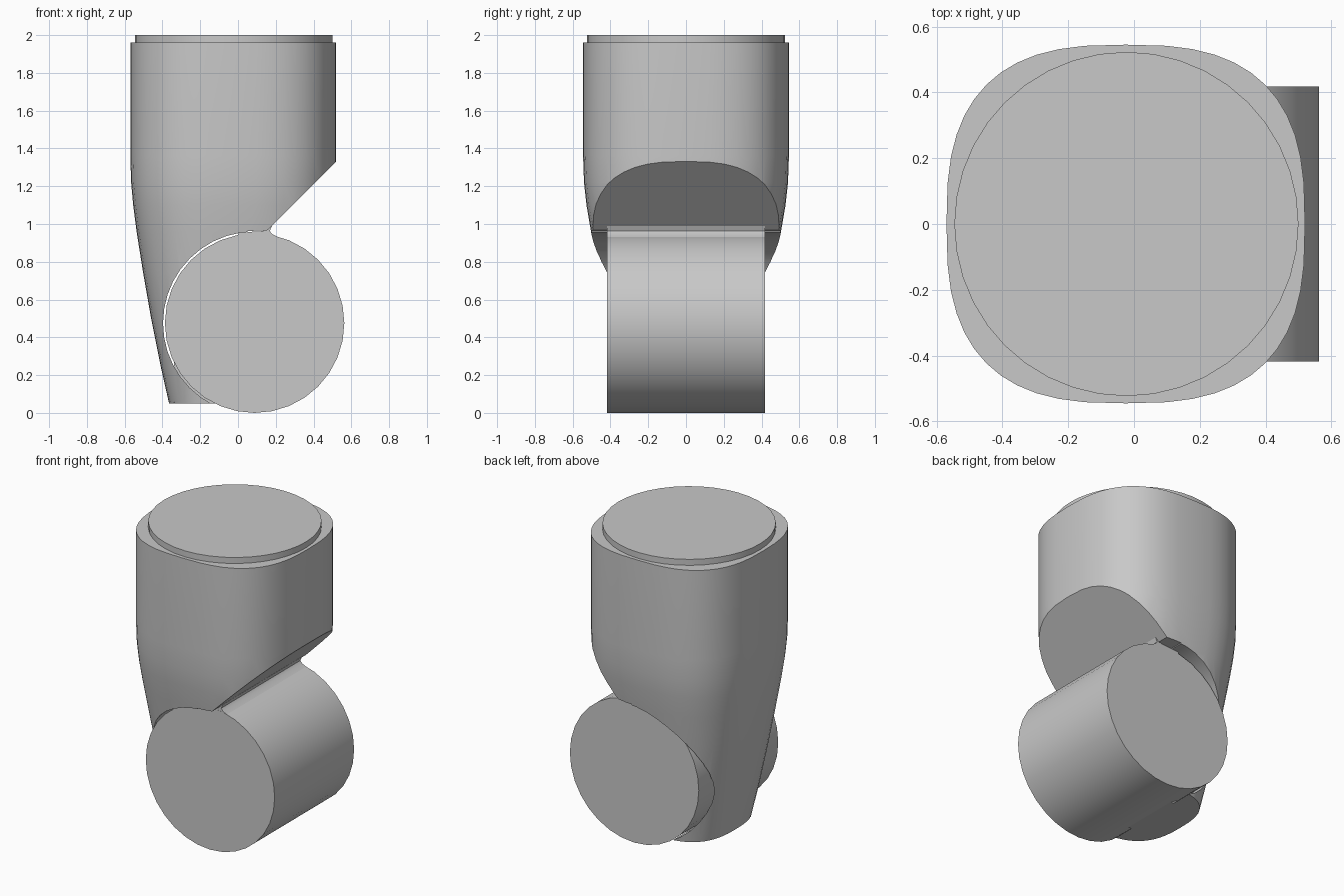
import bpy
import bmesh
from math import cos, sin, pi, radians, copysign

cube = bpy.data.objects.get("Cube")
if cube:
    bpy.data.objects.remove(cube, do_unlink=True)

GREY = (0.58, 0.58, 0.58, 1)
grey = bpy.data.materials.new("light_grey")
grey.use_nodes = True
grey.diffuse_color = GREY
grey.node_tree.nodes["Principled BSDF"].inputs["Base Color"].default_value = GREY


def loft(name, rings):
    """Skin a stack of equal-sized point rings and cap both ends."""
    bm = bmesh.new()
    loops = [[bm.verts.new(p) for p in ring] for ring in rings]
    n = len(loops[0])
    for low, high in zip(loops, loops[1:]):
        for i in range(n):
            j = (i + 1) % n
            bm.faces.new((low[i], low[j], high[j], high[i]))
    bm.faces.new(loops[0][::-1])
    bm.faces.new(loops[-1])
    bmesh.ops.recalc_face_normals(bm, faces=bm.faces[:])
    mesh = bpy.data.meshes.new(name)
    bm.to_mesh(mesh)
    bm.free()
    mesh.materials.append(grey)
    obj = bpy.data.objects.new(name, mesh)
    bpy.context.collection.objects.link(obj)
    return obj


def prism(name, profile, half):
    """Extrude an XZ profile along Y, centred."""
    return loft(name, [[(x, y, z) for x, z in profile] for y in (-half, half)])


def circle(cx, cz, r, n):
    return [(cx + r * cos(2 * pi * i / n), cz + r * sin(2 * pi * i / n)) for i in range(n)]


def smooth(obj, angle=30):
    bpy.ops.object.select_all(action="DESELECT")
    obj.select_set(True)
    bpy.context.view_layer.objects.active = obj
    bpy.ops.object.shade_smooth_by_angle(angle=radians(angle))


def cut(obj, cutter):
    mod = obj.modifiers.new("cut", "BOOLEAN")
    mod.operation = "DIFFERENCE"
    mod.solver = "EXACT"
    mod.object = cutter
    bpy.context.view_layer.objects.active = obj
    bpy.ops.object.modifier_apply(modifier=mod.name)
    bpy.data.objects.remove(cutter, do_unlink=True)


def rounded_square(z, rx, ry, n=48, power=2.75):
    ring = []
    for i in range(n):
        c, s = cos(2 * pi * i / n), sin(2 * pi * i / n)
        ring.append((-0.025 + rx * copysign(abs(c) ** (2 / power), c),
                     ry * copysign(abs(s) ** (2 / power), s), z))
    return ring


# Limb body: rounded-square section tapering to the joint
sections = [(0.05, 0.34, 0.35), (0.25, 0.385, 0.385), (0.5, 0.435, 0.425),
            (0.74, 0.477, 0.465), (0.96, 0.512, 0.503), (1.1, 0.53, 0.527),
            (1.22, 0.541, 0.54), (1.36, 0.545, 0.545), (1.96, 0.545, 0.545)]
body = loft("limb_body", [rounded_square(*s) for s in sections])

# Slanted relief and round socket for the joint
cut(body, prism("slant_cutter", [(0.05, 0.963), (0.155, 0.967), (0.9, 1.712),
                                 (0.9, -0.2), (0.05, -0.2)], 1))
cut(body, prism("socket_cutter", circle(0.088, 0.475, 0.485, 40), 1))
smooth(body)

# Joint barrel
smooth(prism("joint_barrel", circle(0.088, 0.475, 0.475, 32), 0.418))

# Fillet between barrel and slanted face
smooth(prism("joint_fillet", [(0.0, 0.9), (0.0, 0.955), (0.13, 0.962), (0.18, 0.99),
                              (0.168, 0.963), (0.18, 0.947), (0.21, 0.932),
                              (0.25, 0.9)], 0.417), 50)

# Bottom web joining the body to the barrel
web = [(-0.34, 0.3), (-0.34, 0.051), (-0.06, 0.051), (0.0, 0.3)]
prism("joint_web", web, 0.2)

# Round cap on top
smooth(loft("top_cap", [[(x, y, z) for x, y in circle(-0.023, 0, 0.523, 40)]
                        for z in (1.95, 2.0)]))
